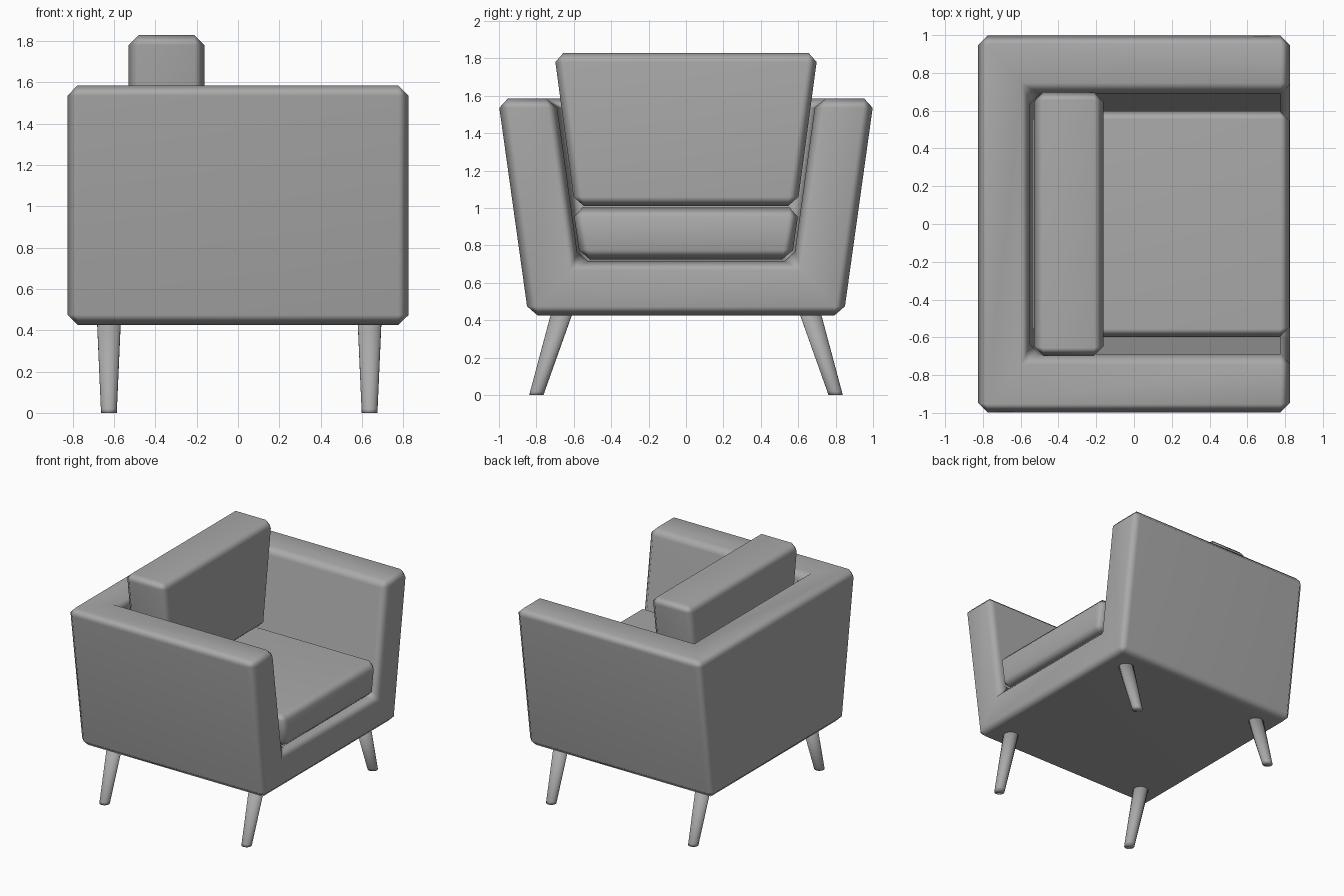
import bpy, bmesh, math

if "Cube" in bpy.data.objects:
    bpy.data.objects.remove(bpy.data.objects["Cube"])

# Mid-grey upholstery
grey = bpy.data.materials.new("mid_grey")
grey.diffuse_color = (0.4, 0.4, 0.4, 1.0)
grey.use_nodes = True
grey.node_tree.nodes["Principled BSDF"].inputs["Base Color"].default_value = grey.diffuse_color


def make_object(name, verts, faces, chamfer=0.0):
    """Smooth-shaded mesh with a single-segment chamfer on its hard edges."""
    mesh = bpy.data.meshes.new(name)
    bm = bmesh.new()
    vs = [bm.verts.new(v) for v in verts]
    for f in faces:
        bm.faces.new([vs[i] for i in f])
    bmesh.ops.recalc_face_normals(bm, faces=bm.faces)
    for f in bm.faces:
        f.smooth = True
    bm.to_mesh(mesh)
    bm.free()
    mesh.materials.append(grey)
    ob = bpy.data.objects.new(name, mesh)
    bpy.context.collection.objects.link(ob)
    if chamfer:
        bev = ob.modifiers.new("Chamfer", 'BEVEL')
        bev.width = chamfer
        bev.segments = 1
        bev.limit_method = 'ANGLE'
        bev.angle_limit = math.radians(30)
        # keep the large panels evenly shaded, soft only at the chamfers
        ob.modifiers.new("Even shading", 'WEIGHTED_NORMAL')
    return ob


def cushion(name, x0, x1, z0, z1, half_bottom, half_top):
    """Block whose sides flare outwards towards the top."""
    verts = [(x, s * h, z) for x in (x0, x1)
             for z, h in ((z0, half_bottom), (z1, half_top)) for s in (-1, 1)]
    faces = [(0, 1, 3, 2), (4, 5, 7, 6), (0, 1, 5, 4),
             (2, 3, 7, 6), (0, 2, 6, 4), (1, 3, 7, 5)]
    return make_object(name, verts, faces, 0.05)


# Shell: flared arms, back and base around an open seat well (opens to +x)
outer = [(-0.843, 0.425), (-1.005, 1.585), (1.005, 1.585), (0.843, 0.425)]
inner = [(-0.575, 0.715), (-0.695, 1.585), (0.695, 1.585), (0.575, 0.715)]
verts = ([(-0.825, y, z) for y, z in outer] + [(0.825, y, z) for y, z in outer]
         + [(-0.55, y, z) for y, z in inner] + [(0.825, y, z) for y, z in inner])
faces = [
    (0, 1, 2, 3), (0, 3, 7, 4), (0, 1, 5, 4), (3, 2, 6, 7),         # outside
    (4, 5, 13, 12), (7, 6, 14, 15), (4, 12, 15, 7),                 # open front
    (1, 5, 13, 9), (2, 6, 14, 10), (1, 2, 10, 9),                   # top rim
    (8, 9, 10, 11), (8, 11, 15, 12), (8, 9, 13, 12), (11, 10, 14, 15),  # well
]
make_object("armchair_shell", verts, faces, 0.05)

# Cushions
cushion("seat_cushion", -0.54, 0.823, 0.725, 1.002, 0.565, 0.605)
cushion("back_cushion", -0.53, -0.162, 1.01, 1.83, 0.595, 0.705)

# Splayed, tapered round legs
SIDES = 24
LEG_RINGS = ((0.0, 0.80, 0.038), (0.02, 0.794, 0.039), (0.45, 0.66, 0.058))
for x, end in ((0.637, "front"), (-0.625, "rear")):
    for sy, side in ((1, "left"), (-1, "right")):
        rings = []
        for z, y, r in LEG_RINGS:
            for i in range(SIDES):
                a = 2 * math.pi * i / SIDES
                rings.append((x + r * math.cos(a), sy * y + r * math.sin(a), z))
        n = SIDES
        sides = [(k * n + i, k * n + (i + 1) % n,
                  (k + 1) * n + (i + 1) % n, (k + 1) * n + i)
                 for k in range(2) for i in range(n)]
        caps = [tuple(range(n)), tuple(range(2 * n, 3 * n))]
        make_object(f"{end}_{side}_leg", rings, sides + caps)
